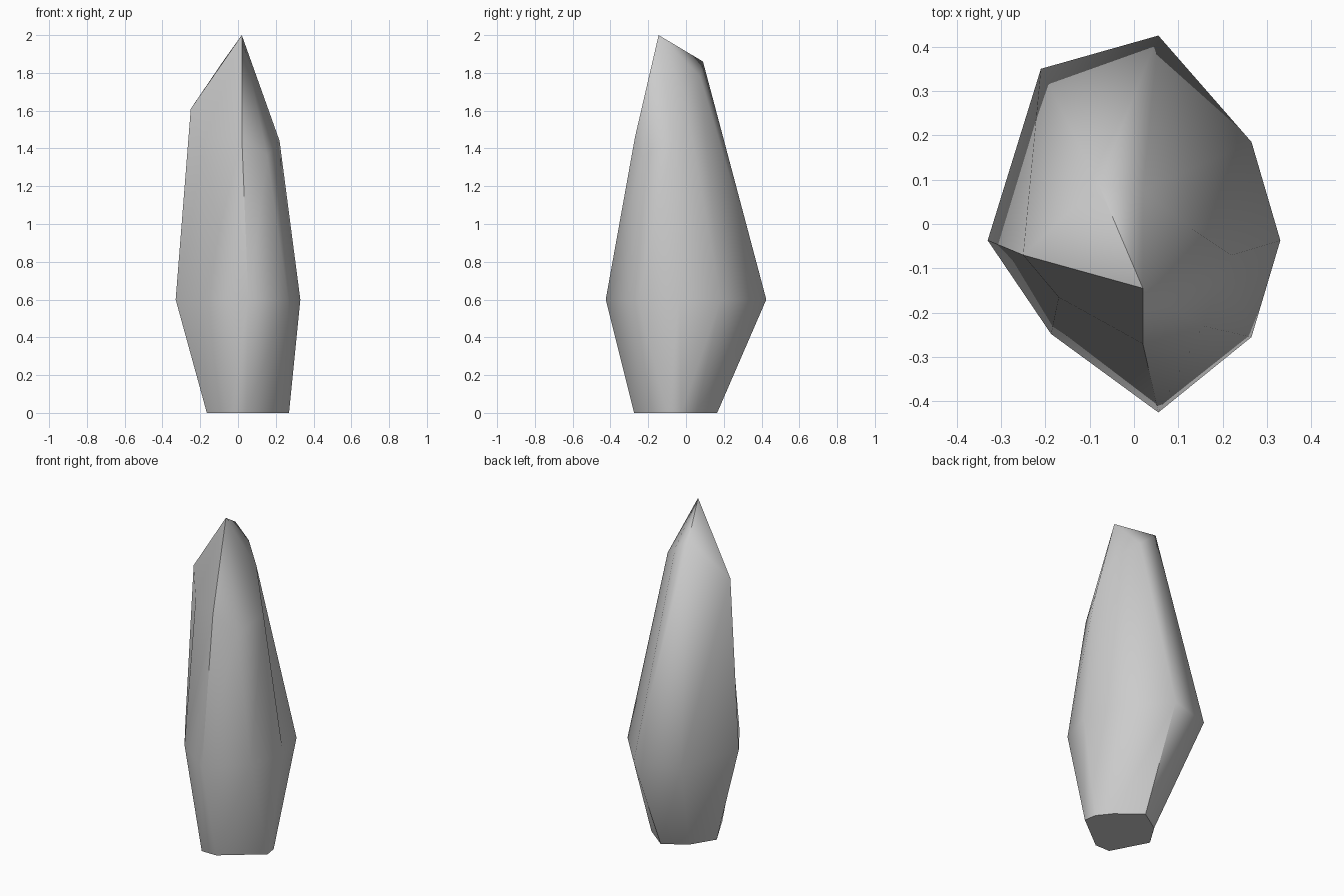
import bpy, bmesh
from math import radians

if "Cube" in bpy.data.objects:
    bpy.data.objects.remove(bpy.data.objects["Cube"])

# Three eight-sided rings, counter-clockwise, starting at the front
base = [(.045, -.275, 0), (.27, -.10, 0), (.258, -.025, 0), (.195, .055, 0),
        (.055, .165, 0), (-.08, .077, 0), (-.165, -.06, 0), (-.052, -.275, 0)]
# Belly ring
belly = [(.055, -.425, .6), (.265, -.255, .6), (.33, -.037, .6), (.265, .185, .6),
         (.055, .425, .6), (-.21, .35, .6), (-.33, -.037, .6), (-.187, -.248, .6)]
# Shoulder ring, slanting up to the back
shoulder = [(.02, -.27, 1.46), (.155, -.23, 1.36), (.22, -.07, 1.44), (.13, -.01, 1.69),
            (.02, .075, 1.78), (-.08, .09, 1.86), (-.25, -.07, 1.61), (-.17, -.165, 1.46)]

bm = bmesh.new()
rings = [[bm.verts.new(p) for p in ring] for ring in (base, belly, shoulder)]
tip = bm.verts.new((.02, -.145, 2))

# Flat base and side facets
bm.faces.new(rings[0][::-1])
for lower, upper in zip(rings, rings[1:]):
    for i in range(8):
        j = (i + 1) % 8
        bm.faces.new((lower[i], lower[j], upper[j]))
        bm.faces.new((lower[i], upper[j], upper[i]))

# Pointed cap
for i in range(8):
    bm.faces.new((rings[2][i], rings[2][(i + 1) % 8], tip))

bmesh.ops.recalc_face_normals(bm, faces=bm.faces[:])
mesh = bpy.data.meshes.new("crystal")
bm.to_mesh(mesh)
bm.free()
crystal = bpy.data.objects.new("crystal", mesh)
bpy.context.collection.objects.link(crystal)
bpy.context.view_layer.objects.active = crystal
crystal.select_set(True)
bpy.ops.object.shade_smooth_by_angle(angle=radians(40))
